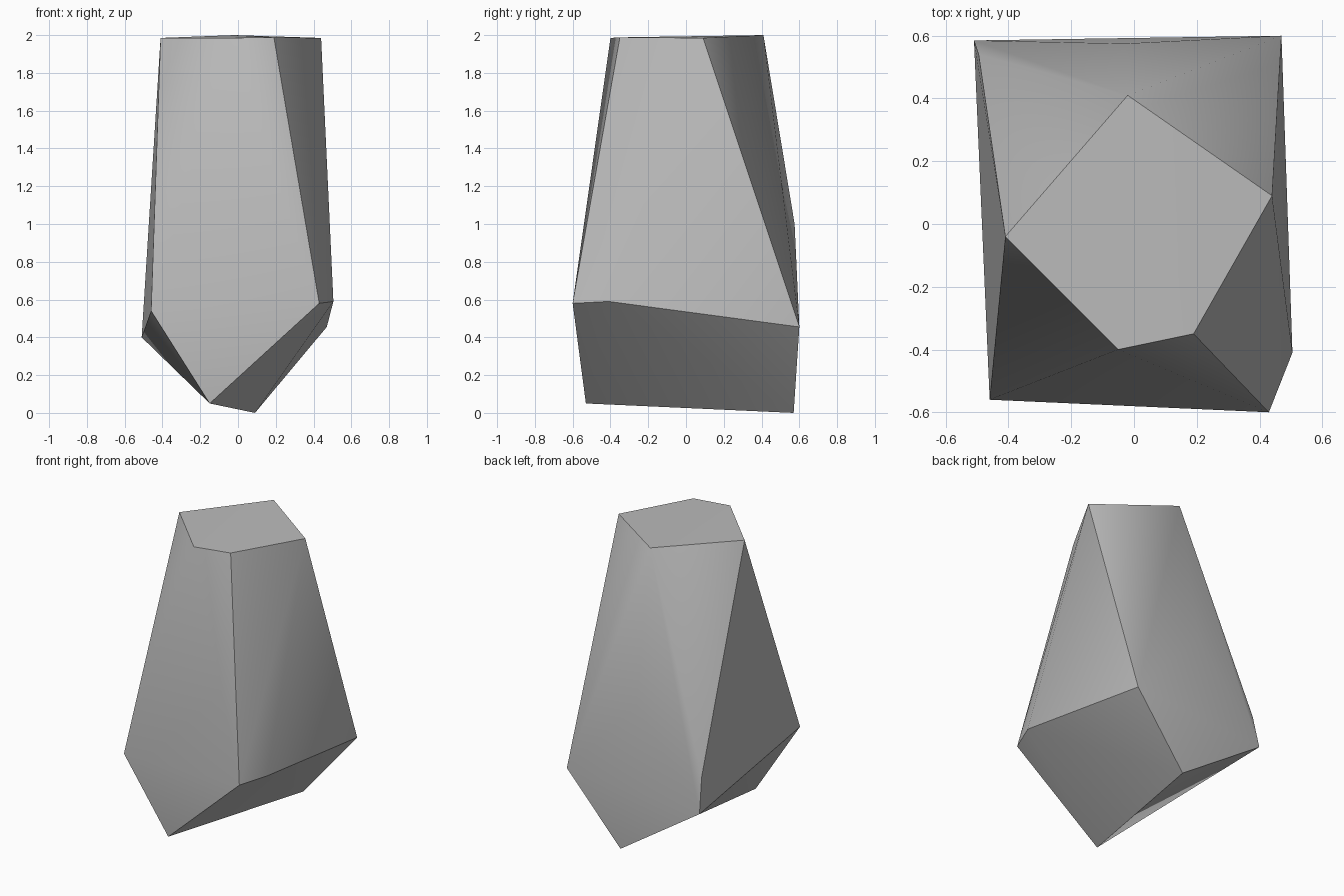
import bpy, bmesh, math

cube = bpy.data.objects.get("Cube")
if cube:
    bpy.data.objects.remove(cube, do_unlink=True)

# Stone colour
stone = bpy.data.materials.new("stone_grey")
stone.use_nodes = True
GREY = (0.5, 0.5, 0.5, 1)
stone.diffuse_color = GREY
bsdf = stone.node_tree.nodes["Principled BSDF"]
bsdf.inputs["Base Color"].default_value = GREY
bsdf.inputs["Roughness"].default_value = 0.9

# Corners of the boulder, from the flat top down to the keel
top = [(-.02, .41, 2), (.44, .09, 1.985), (.19, -.35, 1.988),
       (-.05, -.40, 1.985), (-.41, -.04, 1.985)]
back_bulge = (-.03, .575, 1.0)
shoulder = [(-.46, -.56, .54), (.43, -.60, .58), (.505, -.41, .59),
            (.47, .60, .455), (-.51, .585, .40), (-.495, .54, .63)]
keel = [(-.15, -.53, .05), (.09, .57, 0)]

# Wrap a convex skin around the corners
bm = bmesh.new()
for co in top + [back_bulge] + shoulder + keel:
    bm.verts.new(co)
bm.verts.ensure_lookup_table()
soft = {bm.verts[0], bm.verts[3], bm.verts[len(top)]}
bmesh.ops.convex_hull(bm, input=bm.verts[:])
bmesh.ops.recalc_face_normals(bm, faces=bm.faces[:])

# Hard ridges, except where the slopes blend below the soft corners
for face in bm.faces:
    face.smooth = True
for edge in bm.edges:
    rim = all(v.co.z > 1.9 for v in edge.verts)
    blended = not rim and any(v in soft for v in edge.verts)
    edge.smooth = blended or edge.calc_face_angle(0) < math.radians(35)

mesh = bpy.data.meshes.new("boulder")
bm.to_mesh(mesh)
bm.free()
mesh.materials.append(stone)
boulder = bpy.data.objects.new("boulder", mesh)
bpy.context.collection.objects.link(boulder)
